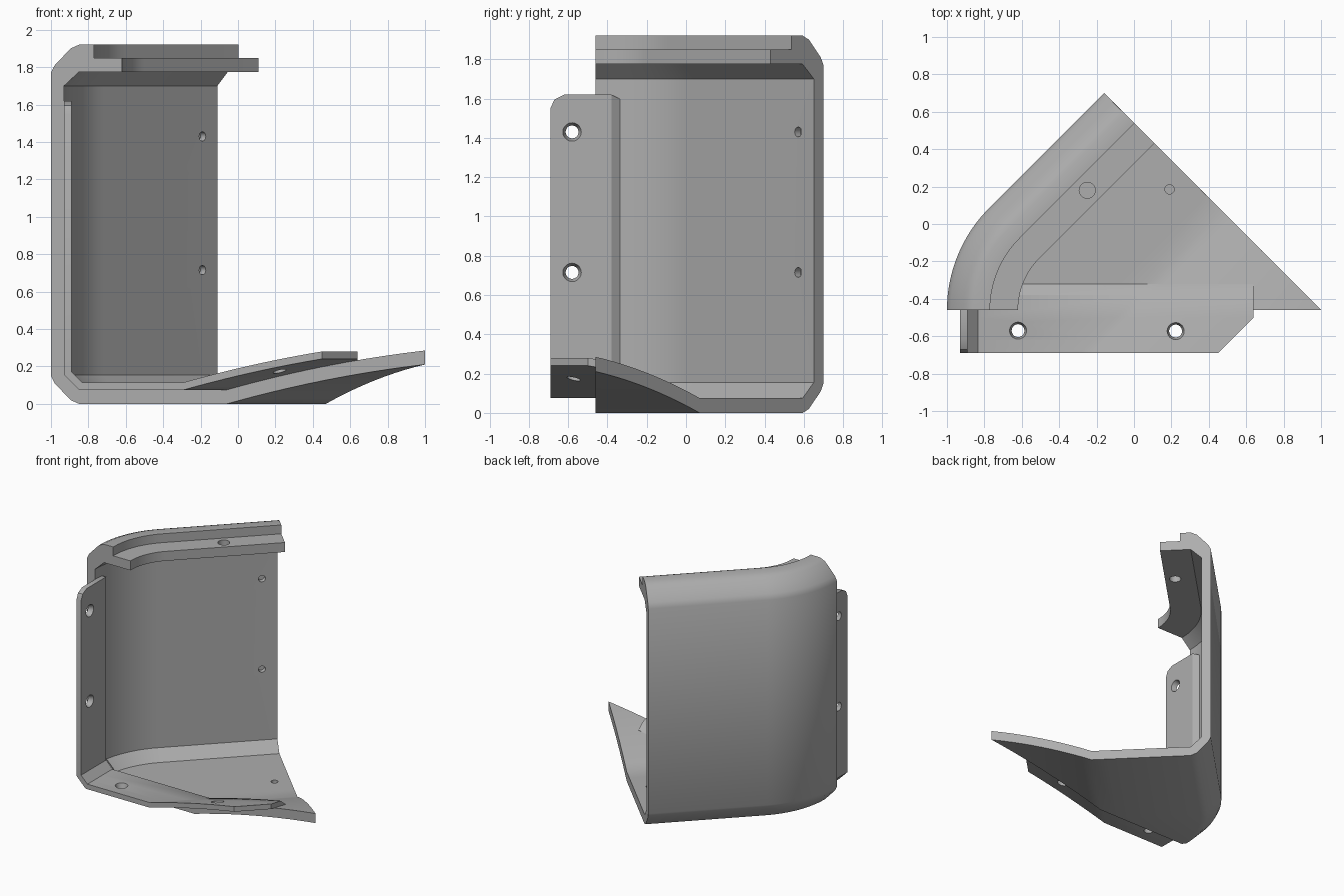
import bpy, bmesh, math
from mathutils import Vector

if "Cube" in bpy.data.objects:
    bpy.data.objects.remove(bpy.data.objects["Cube"])

grey = bpy.data.materials.new("light_grey")
grey.use_nodes = True
COLOUR = (0.42, 0.42, 0.42, 1)
grey.diffuse_color = COLOUR
grey.node_tree.nodes["Principled BSDF"].inputs["Base Color"].default_value = COLOUR

FRONT = -0.46          # front cut plane y
DIAG = 0.54            # diagonal cut plane x + y
SKEW = -0.86           # x - y of the straight outer wall
R = 0.7725             # outer corner radius
ROOT2 = math.sqrt(2)
CREASE, TIP = 0.4, 1.46


def rise(s):
    """Height of the curved floor above the flat, with s = x - y."""
    t = max(0, s - CREASE)
    return 0.281 * t - 0.078 * t * t


def loft(name, rings):
    """Closed solid through a row of matching closed rings."""
    bm = bmesh.new()
    rows = [[bm.verts.new(p) for p in ring] for ring in rings]
    n = len(rows[0])
    for a, b in zip(rows, rows[1:]):
        for i in range(n):
            j = (i + 1) % n
            bm.faces.new((a[i], a[j], b[j], b[i]))
    bm.faces.new(rows[0][::-1])
    bm.faces.new(rows[-1])
    bmesh.ops.remove_doubles(bm, verts=bm.verts, dist=1e-5)
    bmesh.ops.recalc_face_normals(bm, faces=bm.faces)
    mesh = bpy.data.meshes.new(name)
    bm.to_mesh(mesh)
    bm.free()
    mesh.materials.append(grey)
    obj = bpy.data.objects.new(name, mesh)
    bpy.context.collection.objects.link(obj)
    return obj


def drill(obj, centre, axis, r1, r2, depth):
    """Cut a round hole: r1 at the start, r2 at the far end along axis."""
    axis = Vector(axis).normalized()
    bpy.ops.mesh.primitive_cone_add(vertices=20, radius1=r1, radius2=r2, depth=depth,
                                    location=centre,
                                    rotation=axis.to_track_quat('Z', 'Y').to_euler())
    cutter = bpy.context.object
    cutter.name = "hole_cutter"
    cutter.hide_render = True
    cutter.data.materials.append(grey)
    mod = obj.modifiers.new("hole", 'BOOLEAN')
    mod.operation, mod.solver, mod.object = 'DIFFERENCE', 'EXACT', cutter
    bpy.context.view_layer.objects.active = obj
    bpy.ops.object.modifier_apply(modifier=mod.name)
    bpy.data.objects.remove(cutter)


def smooth(obj):
    bpy.ops.object.select_all(action='DESELECT')
    obj.select_set(True)
    bpy.context.view_layer.objects.active = obj
    bpy.ops.object.shade_smooth_by_angle(angle=math.radians(30))


# Housing section: inset from the outer wall, height
floor_s = [CREASE + (TIP - CREASE) * k / 10 for k in range(11)]
floor_d = [R] + [(s - SKEW) / ROOT2 for s in floor_s]
floor_z = [0] + [rise(s) for s in floor_s]
underside = list(zip(floor_d, floor_z))
topside = [(d, z + 0.075) for d, z in reversed(underside)]
section = [(0, 0.15), (0.02, 0.11), (0.105, 0.02), (0.15, 0)] + underside + topside
section += [(0.15, 0.075), (0.07, 0.155), (0.07, 1.70), (0.15, 1.775),
            (0.38, 1.775), (0.38, 1.85), (0.23, 1.85), (0.23, 1.92),
            (0.15, 1.92), (0.105, 1.90), (0.02, 1.81), (0, 1.77)]


def arc_point(d, z, angle):
    if d >= R:
        return (SKEW + d * ROOT2 + FRONT, FRONT, z)
    return (R - 1 + (R - d) * math.cos(angle), FRONT + (R - d) * math.sin(angle), z)


def end_point(d, z):
    s = SKEW + d * ROOT2
    return ((DIAG + s) / 2, (DIAG - s) / 2, z)


# Curved corner housing with floor and top lip
ARC = 16
rings = [[arc_point(d, z, math.pi - math.pi / 4 * k / ARC) for d, z in section]
         for k in range(ARC + 1)]
rings.append([end_point(d, z) for d, z in section])
housing = loft("corner_housing", rings)

# Bent mounting flange: front position, plate thickness, top height
rows = [(-0.69, 0.04, 1.55), (-0.67, 0.04, 1.595), (-0.62, 0.04, 1.62), (-0.5, 0.04, 1.62),
        (-0.38, 0.04, 1.62), (-0.32, 0.001, 1.59)]


def flange_ring(y, thick, top):
    right = min(y + 1.14, 0.64)
    xs = [y + CREASE + (right - y - CREASE) * k / 10 for k in range(11)]
    inner = [(-0.93 + thick, top), (-0.93 + thick, 0.155 + thick * 0.4),
             (-0.85 + thick * 0.4, 0.075 + thick)]
    inner += [(x, rise(x - y) + 0.075 + thick) for x in xs]
    outer = [(x, rise(x - y) + 0.075) for x in reversed(xs)]
    outer += [(-0.85, 0.075), (-0.93, 0.155), (-0.93, top)]
    return [(x, y, z) for x, z in inner + outer]


flange = loft("mounting_flange", [flange_ring(*row) for row in rows])

# Screw holes in flange and wall
for z in (0.715, 1.43):
    drill(flange, (-0.91, -0.58, z), (-1, 0, 0), 0.048, 0.032, 0.045)
    drill(housing, (-0.19, 0.571, z), (-1, 1, 0), 0.025, 0.025, 0.08)
for x in (-0.62, 0.22):
    drill(flange, (x, -0.57, 0.095 + rise(x + 0.57)), (0, 0, -1), 0.05, 0.03, 0.07)

# Floor pilot hole and lip hole
drill(housing, (0.19, 0.185, 0.075), (0, 0, -1), 0.025, 0.025, 0.08)
drill(housing, (-0.25, 0.18, 1.81), (0, 0, -1), 0.043, 0.043, 0.12)

smooth(housing)
smooth(flange)
